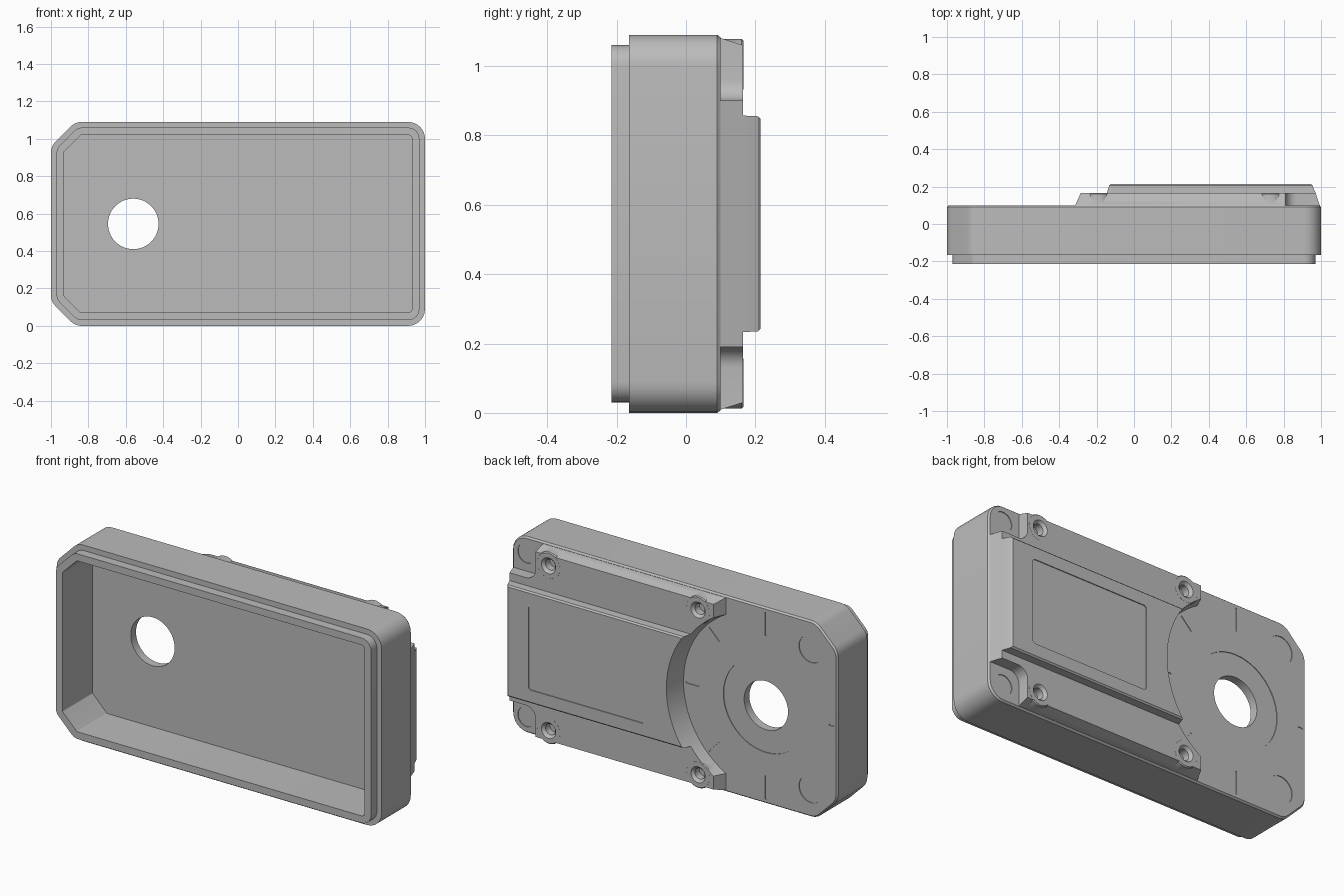
import bpy, bmesh, math

if "Cube" in bpy.data.objects:
    bpy.data.objects.remove(bpy.data.objects["Cube"], do_unlink=True)

TOP, MID, HOLE_X = 1.09, 0.545, -0.56

grey = bpy.data.materials.new("plain_grey")
grey.use_nodes = True
COLOUR = (0.5, 0.5, 0.5, 1)
grey.diffuse_color = COLOUR
grey.node_tree.nodes["Principled BSDF"].inputs["Base Color"].default_value = COLOUR


def rounded(corners, steps=6):
    """Outline in x/z from (x, z, radius) corners, each one filleted."""
    out = []
    for i, (x, z, r) in enumerate(corners):
        if r <= 0:
            out.append((x, z))
            continue
        dirs = []
        for j in (i - 1, (i + 1) % len(corners)):
            dx, dz = corners[j][0] - x, corners[j][1] - z
            l = math.hypot(dx, dz)
            dirs.append((dx / l, dz / l))
        (ax, az), (bx, bz) = dirs
        half = math.acos(max(-1, min(1, ax * bx + az * bz))) / 2
        ml = math.hypot(ax + bx, az + bz)
        cx = x + (ax + bx) / ml * r / math.sin(half)
        cz = z + (az + bz) / ml * r / math.sin(half)
        t = r / math.tan(half)
        a0 = math.atan2(z + az * t - cz, x + ax * t - cx)
        a1 = math.atan2(z + bz * t - cz, x + bx * t - cx)
        da = (a1 - a0 + math.pi) % (2 * math.pi) - math.pi
        for k in range(steps + 1):
            a = a0 + da * k / steps
            out.append((cx + r * math.cos(a), cz + r * math.sin(a)))
    return out


def rect(x0, x1, z0, z1, r=0):
    return rounded([(x0, z0, r), (x1, z0, r), (x1, z1, r), (x0, z1, r)])


def circle(x, z, r, n=48):
    return [(x + r * math.cos(2 * math.pi * k / n), z + r * math.sin(2 * math.pi * k / n))
            for k in range(n)]


def loft(name, rings):
    """Closed solid through (y, outline) rings along the depth."""
    bm = bmesh.new()
    loops = [[bm.verts.new((x, y, z)) for x, z in pts] for y, pts in rings]
    for a, b in zip(loops, loops[1:]):
        for i in range(len(a)):
            j = (i + 1) % len(a)
            bm.faces.new((a[i], a[j], b[j], b[i]))
    bm.faces.new(loops[0])
    bm.faces.new(loops[-1])
    bmesh.ops.recalc_face_normals(bm, faces=bm.faces)
    me = bpy.data.meshes.new(name)
    bm.to_mesh(me)
    bm.free()
    me.materials.append(grey)
    ob = bpy.data.objects.new(name, me)
    bpy.context.collection.objects.link(ob)
    return ob


def combine(ob, tool, operation="DIFFERENCE"):
    """Apply a boolean and discard the tool."""
    mod = ob.modifiers.new("cut", "BOOLEAN")
    mod.operation, mod.solver, mod.object = operation, "EXACT", tool
    bpy.context.view_layer.objects.active = ob
    bpy.ops.object.modifier_apply(modifier=mod.name)
    bpy.data.objects.remove(tool, do_unlink=True)


def case_outline(d, r_chamfer, r_corner):
    """Case outline inset by d: chamfered at -x, rounded at +x."""
    c = 0.13 - d * 0.586
    x, z0, z1 = 1 - d, d, TOP - d
    return rounded([(x, z0, r_corner), (x, z1, r_corner),
                    (-x + c, z1, r_chamfer), (-x, z1 - c, r_chamfer),
                    (-x, z0 + c, r_chamfer), (-x + c, z0, r_chamfer)])


def arc_cutter():
    r = lambda y: 0.505 + (y - 0.1) * 0.22
    return loft("arc_cutter", [(y, circle(HOLE_X, MID, r(y), 96)) for y in (0.05, 0.3)])


# Hollow case with a stepped front lip
case = loft("case", [
    (-0.215, case_outline(0.03, 0.06, 0.06)),
    (-0.165, case_outline(0.03, 0.06, 0.06)),
    (-0.165, case_outline(0, 0.08, 0.09)),
    (0.09, case_outline(0, 0.08, 0.09)),
    (0.10, case_outline(0.008, 0.075, 0.082))])
inner = case_outline(0.07, 0.01, 0.02)
combine(case, loft("cavity", [(-0.3, inner), (0.05, inner)]))

# Shallow recesses on the back: dial round the hole and corner discs
discs = [(HOLE_X, MID, 0.26)]
for s in (-1, 1):
    discs += [(-0.84, MID + s * 0.39, 0.075), (0.91, MID + s * 0.455, 0.055)]
for x, z, r in discs:
    combine(case, loft("recess", [(y, circle(x, z, r)) for y in (0.096, 0.2)]))

# Radial tick grooves
for deg, r0, r1 in ((0, 0.41, 0.49), (45, 0.40, 0.49), (90, 0.39, 0.52),
                    (180, 0.39, 0.42), (270, 0.39, 0.52), (315, 0.40, 0.49)):
    c, s = math.cos(math.radians(deg)), math.sin(math.radians(deg))
    pts = [(HOLE_X + u * c - v * s, MID + u * s + v * c)
           for u, v in rect(r0, r1, -0.004, 0.004)]
    combine(case, loft("tick", [(0.096, pts), (0.2, pts)]))

combine(case, loft("hole", [(y, circle(HOLE_X, MID, 0.135, 64)) for y in (-0.1, 0.3)]))

# Raised plate with sloped edges and round screw bosses
plate = loft("raised_plate", [
    (0.095, rect(-0.317, 0.994, 0.008, TOP - 0.008)),
    (0.165, rect(-0.285, 0.971, 0.03, TOP - 0.03))])
combine(plate, arc_cutter())
screws = [(x, MID + s * 0.458) for x in (-0.19, 0.73) for s in (-1, 1)]
for x, z in screws:
    combine(plate, loft("boss", [(0.097, circle(x, z, 0.075)), (0.16, circle(x, z, 0.075)),
                                 (0.1652, circle(x, z, 0.07))]), "UNION")
for x, z in screws:
    combine(plate, loft("screw_hole", [
        (0.11, circle(x, z, 0.03, 32)), (0.15, circle(x, z, 0.03, 32)),
        (0.166, circle(x, z, 0.045, 32)), (0.2, circle(x, z, 0.045, 32))]))

# Corner notches in the plate
for s in (-1, 1):
    pts = rounded([(0.81, MID + s * 0.355, 0.06), (1.2, MID + s * 0.355, 0),
                   (1.2, MID + s * 0.8, 0), (0.81, MID + s * 0.8, 0)])
    combine(plate, loft("notch", [(0.05, pts), (0.3, pts)]))

# Central block with a recessed panel
block = loft("central_block", [
    (0.14, rect(-0.3, 0.978, MID - 0.312, MID + 0.312)),
    (0.165, rect(-0.3, 0.971, MID - 0.312, MID + 0.312)),
    (0.207, rect(-0.3, 0.954, MID - 0.31, MID + 0.31)),
    (0.215, rect(-0.3, 0.944, MID - 0.302, MID + 0.302))])
combine(block, arc_cutter())
panel = rect(0.10, 0.82, MID - 0.235, MID + 0.235, 0.02)
combine(block, loft("panel_recess", [(0.21, panel), (0.3, panel)]))

# Smooth the curved walls, keep the edges sharp
bpy.ops.object.select_all(action="DESELECT")
for ob in (case, plate, block):
    ob.select_set(True)
bpy.context.view_layer.objects.active = case
bpy.ops.object.shade_smooth_by_angle(angle=math.radians(25))
